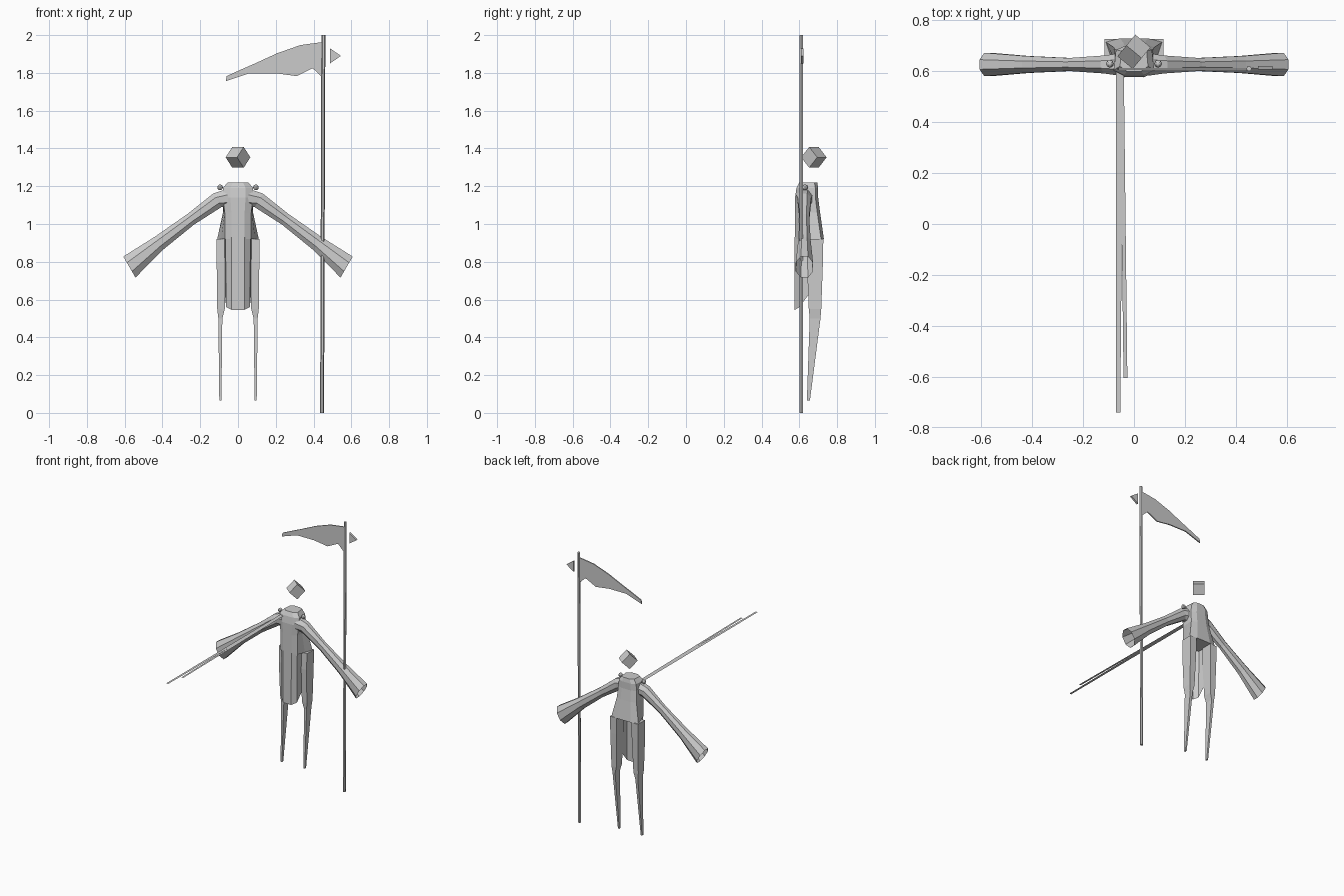
import bpy, bmesh, math
from mathutils import Vector, Matrix

if "Cube" in bpy.data.objects:
    bpy.data.objects.remove(bpy.data.objects["Cube"])

grey = bpy.data.materials.new("plain_grey")
grey.diffuse_color = (0.6, 0.6, 0.6, 1)
grey.use_nodes = True
grey.node_tree.nodes["Principled BSDF"].inputs["Base Color"].default_value = grey.diffuse_color


def finish(name, bm):
    bmesh.ops.recalc_face_normals(bm, faces=bm.faces)
    me = bpy.data.meshes.new(name)
    bm.to_mesh(me)
    bm.free()
    me.materials.append(grey)
    ob = bpy.data.objects.new(name, me)
    bpy.context.collection.objects.link(ob)
    return ob


def loft(name, rings, caps=(True, True), closed=True):
    """Skin a list of equal-length point rings."""
    bm = bmesh.new()
    vs = [[bm.verts.new(p) for p in r] for r in rings]
    n = len(vs[0])
    for a, b in zip(vs, vs[1:]):
        for i in range(n if closed else n - 1):
            j = (i + 1) % n
            bm.faces.new((a[i], a[j], b[j], b[i]))
    if closed and caps[0]:
        bm.faces.new(vs[0])
    if closed and caps[1]:
        bm.faces.new(vs[-1])
    return finish(name, bm)


def plate(name, profile, y, t):
    """Extrude an x,z outline along y."""
    return loft(name, [[(x, y + s * t / 2, z) for x, z in profile] for s in (-1, 1)])


# Torso: flat front, back flaring out to the hips
def torso_ring(z, wf, wb, yf, yb):
    m = (yf + yb) / 2
    half = [(wf * 0.5, yf), (wf, yf + 0.02), ((wf + wb) / 2, m), (wb, yb - 0.015), (wb * 0.5, yb)]
    return [(x, y, z) for x, y in half] + [(-x, y, z) for x, y in reversed(half)]


loft("torso", [torso_ring(*r) for r in [
    (0.92, 0.07, 0.11, 0.577, 0.73), (1.06, 0.07, 0.08, 0.577, 0.71),
    (1.14, 0.08, 0.075, 0.577, 0.70), (1.19, 0.08, 0.07, 0.585, 0.70),
    (1.22, 0.055, 0.05, 0.60, 0.695)]])

# Long front panel of the robe, open at the back
section = [(0.072, 0.645, 0.62), (0.066, 0.60, 0.56), (0.035, 0.575, 0.545)]
section += [(-x, y, z) for x, y, z in reversed(section)]
loft("front_panel", [[(x, y, 0.93) for x, y, z in section],
                     [(x * 0.95, y, z) for x, y, z in section]], closed=False)

# Sleeves and legs on both sides
SLEEVE = [(0.045, 1.135, 0.055, 0.045), (0.11, 1.125, 0.043, 0.036), (0.25, 1.025, 0.034, 0.026),
          (0.42, 0.897, 0.042, 0.034), (0.575, 0.772, 0.066, 0.047)]
LEG = [(0.92, 0.060, 0.115, 0.645, 0.727), (0.80, 0.063, 0.113, 0.64, 0.725),
       (0.55, 0.070, 0.110, 0.65, 0.716), (0.50, 0.083, 0.104, 0.655, 0.712),
       (0.065, 0.088, 0.099, 0.64, 0.656)]
for side, s in (("right", 1), ("left", -1)):
    rings = []
    for x, z, r, ry in SLEEVE:
        ring = []
        for k in range(8):
            a = math.radians(45 * k + 22.5)
            u = r * math.cos(a) * 1.06
            ring.append((s * (x + u * 0.5), 0.627 + ry * math.sin(a) * 1.06, z + u * 0.86))
        rings.append(ring)
    loft(side + "_sleeve", rings, caps=(True, False))

    loft(side + "_leg", [[(s * a, c, z), (s * b, c, z), (s * b, d, z), (s * a, d, z)]
                         for z, a, b, c, d in LEG])

    # Shoulder button
    bm = bmesh.new()
    bmesh.ops.create_uvsphere(bm, u_segments=8, v_segments=6, radius=0.015,
                              matrix=Matrix.Translation((s * 0.095, 0.63, 1.194)))
    finish(side + "_shoulder_button", bm)

# Head: a cube floating on its corner
bm = bmesh.new()
u, v = Vector((-0.77, 0.638, 0)), Vector((0.451, 0.544, 0.707))
w = u.cross(v)
rot = Matrix((u, v, w)).transposed().to_4x4()
bmesh.ops.create_cube(bm, size=0.078, matrix=Matrix.Translation((0, 0.677, 1.353)) @ rot)
finish("head", bm)

# Pole with its curved blade and small rear spike
loft("pole", [[(x + 0.0105 * math.cos(k * math.pi / 3), 0.61 + 0.0105 * math.sin(k * math.pi / 3), z)
               for k in range(6)] for x, z in ((0.445, 0), (0.452, 2))])
plate("blade", [(0.445, 1.963), (0.33, 1.947), (0.21, 1.905), (0.09, 1.85), (0.01, 1.815),
                (-0.06, 1.783), (-0.065, 1.756), (0.06, 1.798), (0.2, 1.798), (0.31, 1.783),
                (0.395, 1.825), (0.445, 1.777)], 0.61, 0.008)
plate("rear_spike", [(0.487, 1.93), (0.545, 1.89), (0.487, 1.85)], 0.615, 0.014)

# Two flat ribbons reaching forward from the chest
for name, pts in (("long_ribbon", [(-0.070, -0.74), (-0.054, -0.74), (-0.042, 0.61), (-0.070, 0.61)]),
                  ("short_ribbon", [(-0.041, -0.605), (-0.026, -0.605), (-0.040, 0.61), (-0.056, 0.61)])):
    bm = bmesh.new()
    bm.faces.new([bm.verts.new((x, y, 1.18)) for x, y in pts])
    finish(name, bm)
